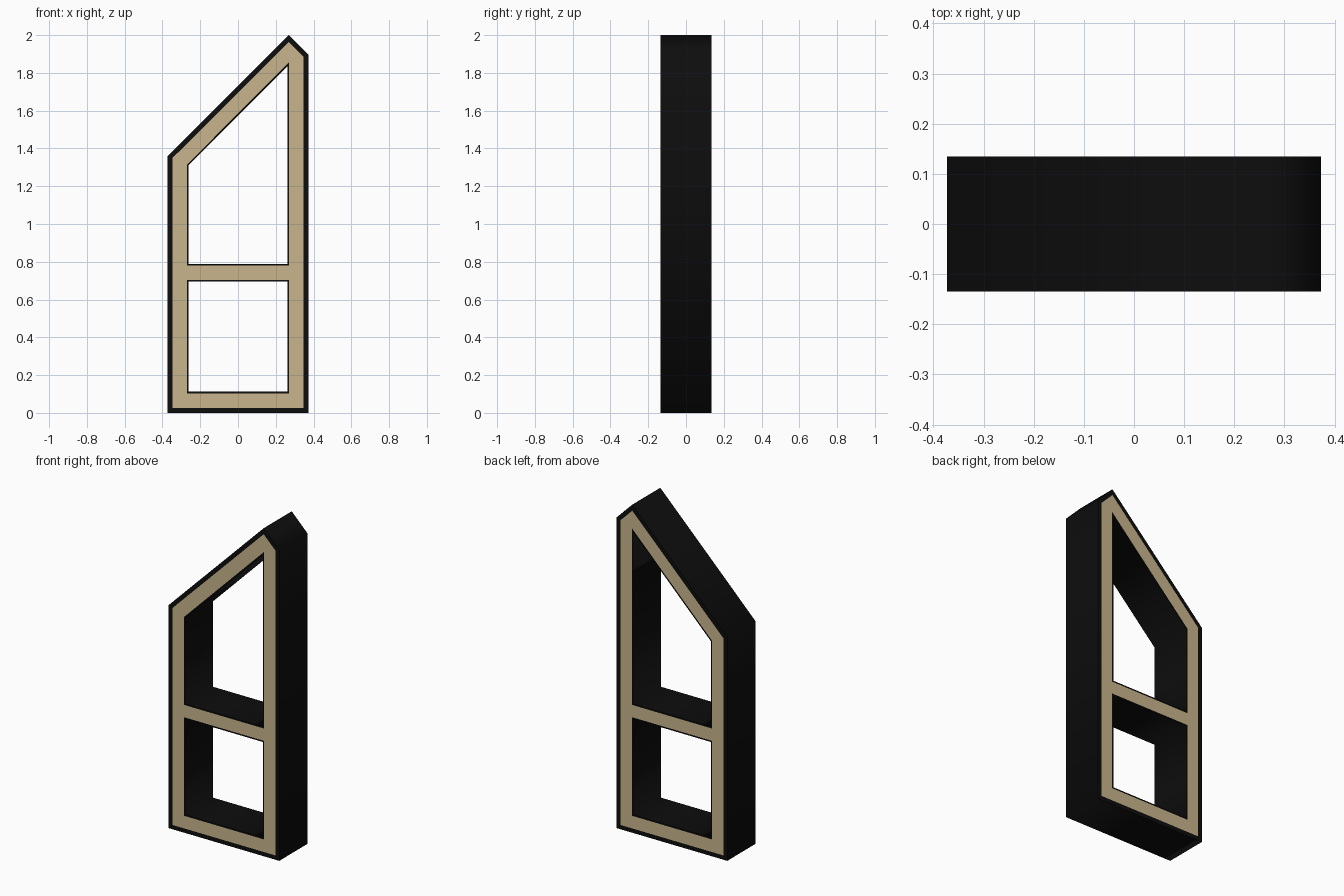
import bpy
from mathutils import Vector

cube = bpy.data.objects.get("Cube")
if cube:
    bpy.data.objects.remove(cube, do_unlink=True)

HALF_W, HALF_D = 0.373, 0.135
PLATE = 0.002       # thickness of the face trim
BORDER = 0.026      # dark rim left around the trim
REVEAL = 0.009      # dark line left around each opening


def make_material(name, color):
    mat = bpy.data.materials.new(name)
    mat.use_nodes = True
    mat.diffuse_color = color
    bsdf = next(n for n in mat.node_tree.nodes if n.type == 'BSDF_PRINCIPLED')
    bsdf.inputs["Base Color"].default_value = color
    bsdf.inputs["Roughness"].default_value = 0.8
    return mat


def inset(points, dist):
    """Offset a counter-clockwise outline inwards (negative = outwards)."""
    pts = [Vector(p) for p in points]
    result = []
    for i, p in enumerate(pts):
        a = (p - pts[i - 1]).normalized()
        b = (pts[(i + 1) % len(pts)] - p).normalized()
        n1, n2 = Vector((-a.y, a.x)), Vector((-b.y, b.x))
        result.append(p + (n1 + n2) * dist / (1 + n1.dot(n2)))
    return result


def extruded_panel(name, loops, thickness, y, mat):
    """Fill an outline with holes in the XZ plane and give it thickness."""
    curve = bpy.data.curves.new(name + "_profile", 'CURVE')
    curve.dimensions = '2D'
    curve.fill_mode = 'BOTH'
    curve.extrude = thickness / 2
    for loop in loops:
        spline = curve.splines.new('POLY')
        spline.points.add(len(loop) - 1)
        for point, (x, z) in zip(spline.points, loop):
            point.co = (x, z, 0, 1)
        spline.use_cyclic_u = True
    obj = bpy.data.objects.new(name, curve)
    bpy.context.collection.objects.link(obj)
    obj.rotation_euler.x = 1.5707963
    obj.location.y = y
    obj.data.materials.append(mat)
    bpy.ops.object.select_all(action='DESELECT')
    obj.select_set(True)
    bpy.context.view_layer.objects.active = obj
    bpy.ops.object.convert(target='MESH')
    bpy.ops.object.transform_apply(location=True, rotation=True, scale=True)


black = make_material("matte black", (0.004, 0.004, 0.004, 1))
tan = make_material("light tan wood", (0.58, 0.46, 0.265, 1))

# Outline with a slanted top, and the two openings
outline = [(-HALF_W, 0), (HALF_W, 0), (HALF_W, 1.895), (0.268, 2.0), (-HALF_W, 1.36)]
lower_opening = [(-0.262, 0.112), (0.262, 0.112), (0.262, 0.695), (-0.262, 0.695)]
upper_opening = [(-0.262, 0.788), (0.262, 0.788), (0.262, 1.835), (-0.262, 1.31)]

# Dark frame body
extruded_panel("frame_body", [outline, lower_opening, upper_opening],
               2 * (HALF_D - PLATE), 0, black)

# Dark rim and opening edges, flush with the trim on both faces
trim_outer = inset(outline, BORDER)
trim_holes = [inset(o, -REVEAL) for o in (lower_opening, upper_opening)]
for side, sign in (("front", -1), ("back", 1)):
    y = sign * (HALF_D - PLATE / 2)
    extruded_panel(side + "_trim", [trim_outer] + trim_holes, PLATE, y, tan)
    extruded_panel(side + "_rim", [outline, trim_outer], PLATE, y, black)
    for label, hole, opening in zip(("lower", "upper"), trim_holes,
                                    (lower_opening, upper_opening)):
        extruded_panel(f"{side}_{label}_opening_edge", [hole, opening], PLATE, y, black)
